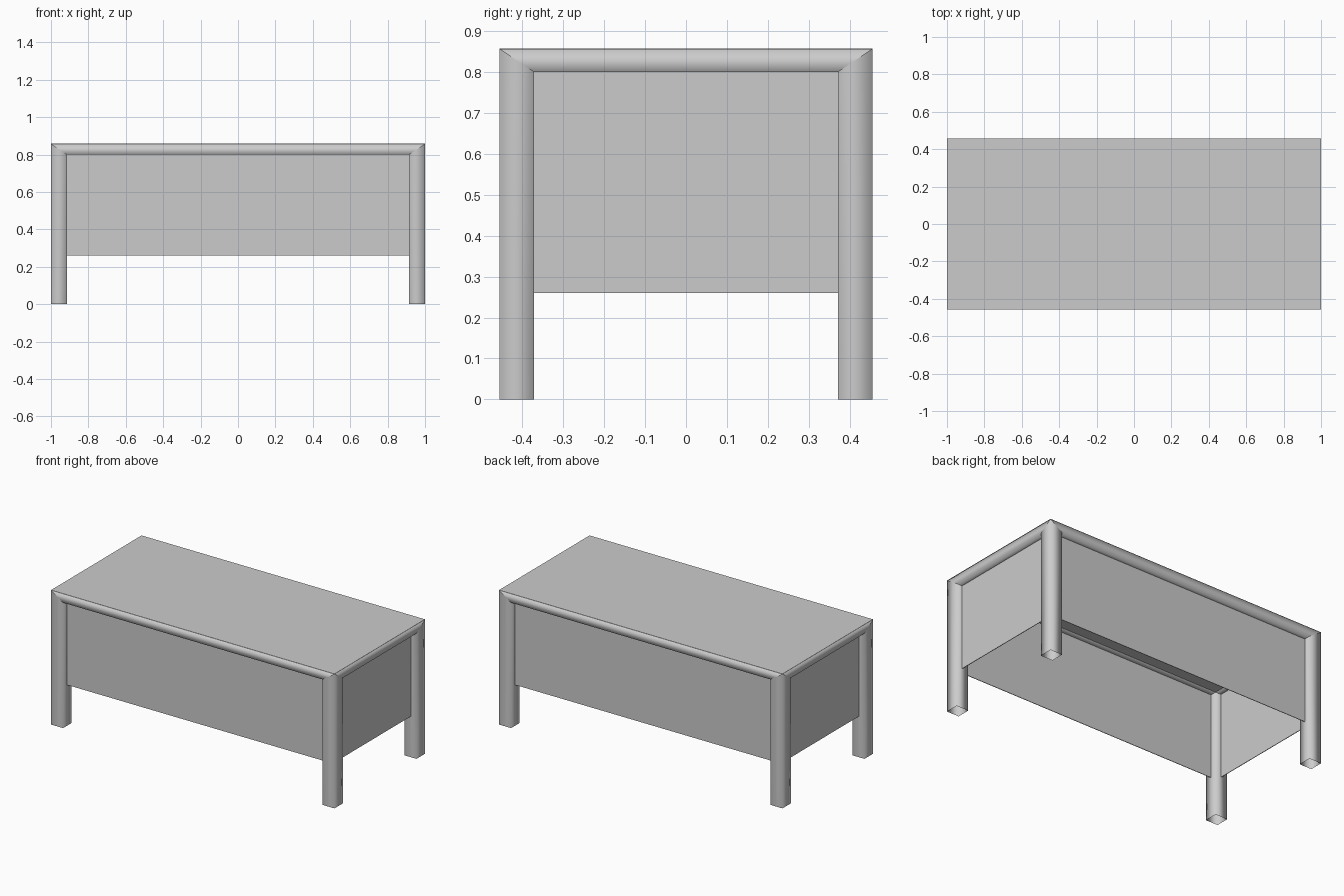
import bpy
import bmesh

cube = bpy.data.objects.get("Cube")
if cube:
    bpy.data.objects.remove(cube, do_unlink=True)

HX, HY = 1.0, 0.456          # half length, half depth
TOP, RIM = 0.858, 0.80       # top surface, underside of the rim
LEG = 0.085                  # square tube width
IX, IY = HX - LEG, HY - LEG  # inner faces of the tubes
LIP = 0.0015                 # thickness of the top sheet

grey = bpy.data.materials.new("plain_grey")
grey.use_nodes = True
grey.diffuse_color = (0.6, 0.6, 0.6, 1)
grey.node_tree.nodes["Principled BSDF"].inputs["Base Color"].default_value = (0.6, 0.6, 0.6, 1)


def make_object(name, bm, smooth=False):
    bmesh.ops.recalc_face_normals(bm, faces=bm.faces[:])
    for face in bm.faces:
        face.smooth = smooth
    mesh = bpy.data.meshes.new(name)
    bm.to_mesh(mesh)
    bm.free()
    mesh.materials.append(grey)
    obj = bpy.data.objects.new(name, mesh)
    bpy.context.collection.objects.link(obj)
    return obj


def tube(name, start, end):
    """Open square tube between two matching four-point ends."""
    bm = bmesh.new()
    a = [bm.verts.new(p) for p in start]
    b = [bm.verts.new(p) for p in end]
    for i in range(4):
        j = (i + 1) % 4
        bm.faces.new((a[i], a[j], b[j], b[i]))
    return make_object(name, bm, smooth=True)


def box(name, low, high):
    bm = bmesh.new()
    bmesh.ops.create_cube(bm, size=1)
    for v in bm.verts:
        v.co = [high[i] if v.co[i] > 0 else low[i] for i in range(3)]
    return make_object(name, bm)


# Legs: hollow square tubes, mitred into the rim at the outer corner
for sx, side in ((1, "left"), (-1, "right")):
    for sy, end in ((-1, "front"), (1, "back")):
        plan = [(HX, HY), (IX, HY), (IX, IY), (HX, IY)]
        foot = [(sx * x, sy * y, 0) for x, y in plan]
        head = [(sx * x, sy * y, RIM) for x, y in plan]
        head[0] = (sx * HX, sy * HY, TOP - LIP)
        tube(f"{end}_{side}_leg", foot, head)

# Rim rails: mitred at the corners
rail_top = TOP - LIP
for s, front, side in ((-1, "front", "right"), (1, "back", "left")):
    ends = [[(e * HX, s * HY, rail_top), (e * IX, s * HY, RIM),
             (e * IX, s * IY, RIM), (e * IX, s * IY, rail_top)] for e in (-1, 1)]
    tube(f"{front}_rail", *ends)
    ends = [[(s * HX, e * HY, rail_top), (s * HX, e * IY, RIM),
             (s * IX, e * IY, RIM), (s * IX, e * IY, rail_top)] for e in (-1, 1)]
    tube(f"{side}_rail", *ends)

# Table top: flat sheet over the rim, with the core filling the frame
box("top_sheet", (-HX, -HY, rail_top + 0.0005), (HX, HY, TOP))
box("top_core", (-IX, -IY, RIM), (IX, IY, rail_top))

# Skirt panels: thin sheets on the centre line of the legs
PANEL, LOW, T = LEG / 2, 0.26, 0.002
for s, front, side in ((-1, "front", "right"), (1, "back", "left")):
    y, x = s * (HY - PANEL), s * (HX - PANEL)
    box(f"{front}_panel", (-IX, y - T, LOW), (IX, y + T, RIM))
    box(f"{side}_panel", (x - T, -IY, LOW), (x + T, IY, RIM))
